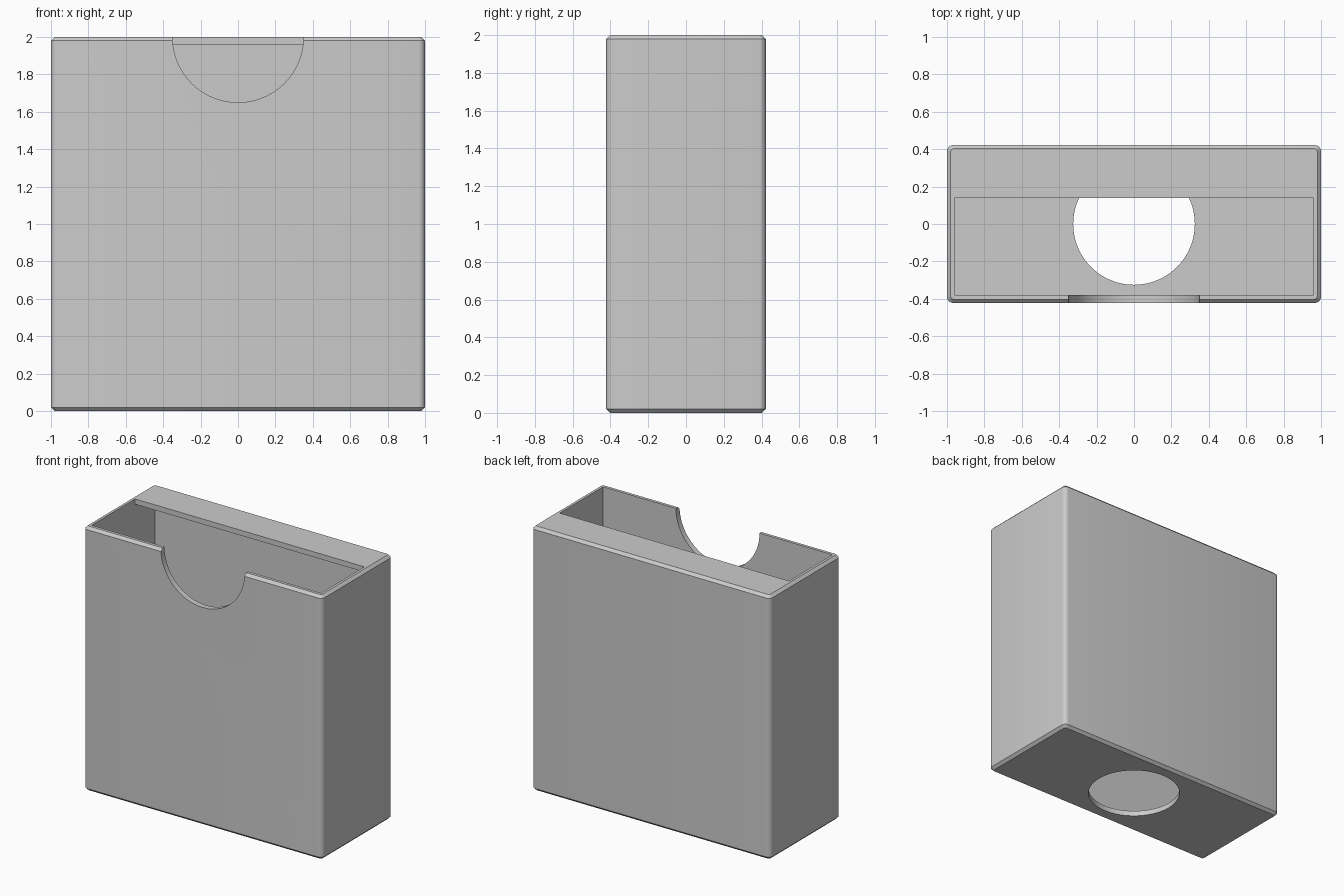
import bpy, bmesh
from math import radians
from mathutils import Matrix

default = bpy.data.objects.get("Cube")
if default:
    bpy.data.objects.remove(default, do_unlink=True)

HALF_X, HALF_Y, HEIGHT = 1.0, 0.4225, 2.0
IN_X, IN_Y, WALL = 0.96, 0.38, 0.04
LID_Y = 0.14          # front edge of the top ledge

grey = bpy.data.materials.new("plain grey")
grey.use_nodes = True
grey.diffuse_color = (0.6, 0.6, 0.6, 1)
grey.node_tree.nodes["Principled BSDF"].inputs["Base Color"].default_value = (0.6, 0.6, 0.6, 1)


def make_object(name, bm):
    bmesh.ops.recalc_face_normals(bm, faces=bm.faces)
    mesh = bpy.data.meshes.new(name)
    bm.to_mesh(mesh)
    bm.free()
    mesh.materials.append(grey)
    obj = bpy.data.objects.new(name, mesh)
    bpy.context.collection.objects.link(obj)
    return obj


def cylinder(name, radius, depth, matrix):
    bm = bmesh.new()
    bmesh.ops.create_cone(bm, cap_ends=True, segments=96, radius1=radius,
                          radius2=radius, depth=depth, matrix=matrix)
    return make_object(name, bm)


# Outer block with rounded uprights and chamfered rims
bm = bmesh.new()
bmesh.ops.create_cube(bm, size=1, matrix=Matrix.Translation((0, 0, HEIGHT / 2))
                      @ Matrix.Diagonal((2 * HALF_X, 2 * HALF_Y, HEIGHT, 1)))
uprights = [e for e in bm.edges if abs(e.verts[0].co.z - e.verts[1].co.z) > 1]
bmesh.ops.bevel(bm, geom=uprights, offset=0.035, segments=5, profile=0.5, affect='EDGES')
rims = [e for e in bm.edges if abs(e.verts[0].co.z - e.verts[1].co.z) < 0.001]
bmesh.ops.bevel(bm, geom=rims, offset=0.02, segments=1, affect='EDGES')
box = make_object("box_shell", bm)

# Cavity: side profile swept across, leaving a ledge over the rear part
profile = [(-IN_Y, WALL), (IN_Y, WALL), (IN_Y, HEIGHT - WALL),
           (LID_Y, HEIGHT - WALL), (LID_Y, HEIGHT + 0.1), (-IN_Y, HEIGHT + 0.1)]
bm = bmesh.new()
side = bm.faces.new([bm.verts.new((-IN_X, y, z)) for y, z in profile])
swept = bmesh.ops.extrude_face_region(bm, geom=[side])["geom"]
bmesh.ops.translate(bm, vec=(2 * IN_X, 0, 0),
                    verts=[v for v in swept if isinstance(v, bmesh.types.BMVert)])
cavity = make_object("cavity_cutter", bm)

# Thumb notch in the front wall and push-out hole in the floor
notch = cylinder("notch_cutter", 0.35, 0.2,
                 Matrix.Translation((0, -0.4, HEIGHT)) @ Matrix.Rotation(radians(90), 4, 'X'))
hole = cylinder("hole_cutter", 0.325, 0.2, Matrix.Translation((0, 0, 0)))

bpy.context.view_layer.objects.active = box
for cutter in (cavity, notch, hole):
    cutter.hide_render = True
    mod = box.modifiers.new(cutter.name, 'BOOLEAN')
    mod.operation = 'DIFFERENCE'
    mod.solver = 'EXACT'
    mod.object = cutter
    bpy.ops.object.modifier_apply(modifier=mod.name)
    bpy.data.objects.remove(cutter, do_unlink=True)

bpy.ops.object.select_all(action='DESELECT')
box.select_set(True)
bpy.ops.object.shade_smooth_by_angle(angle=radians(30))
